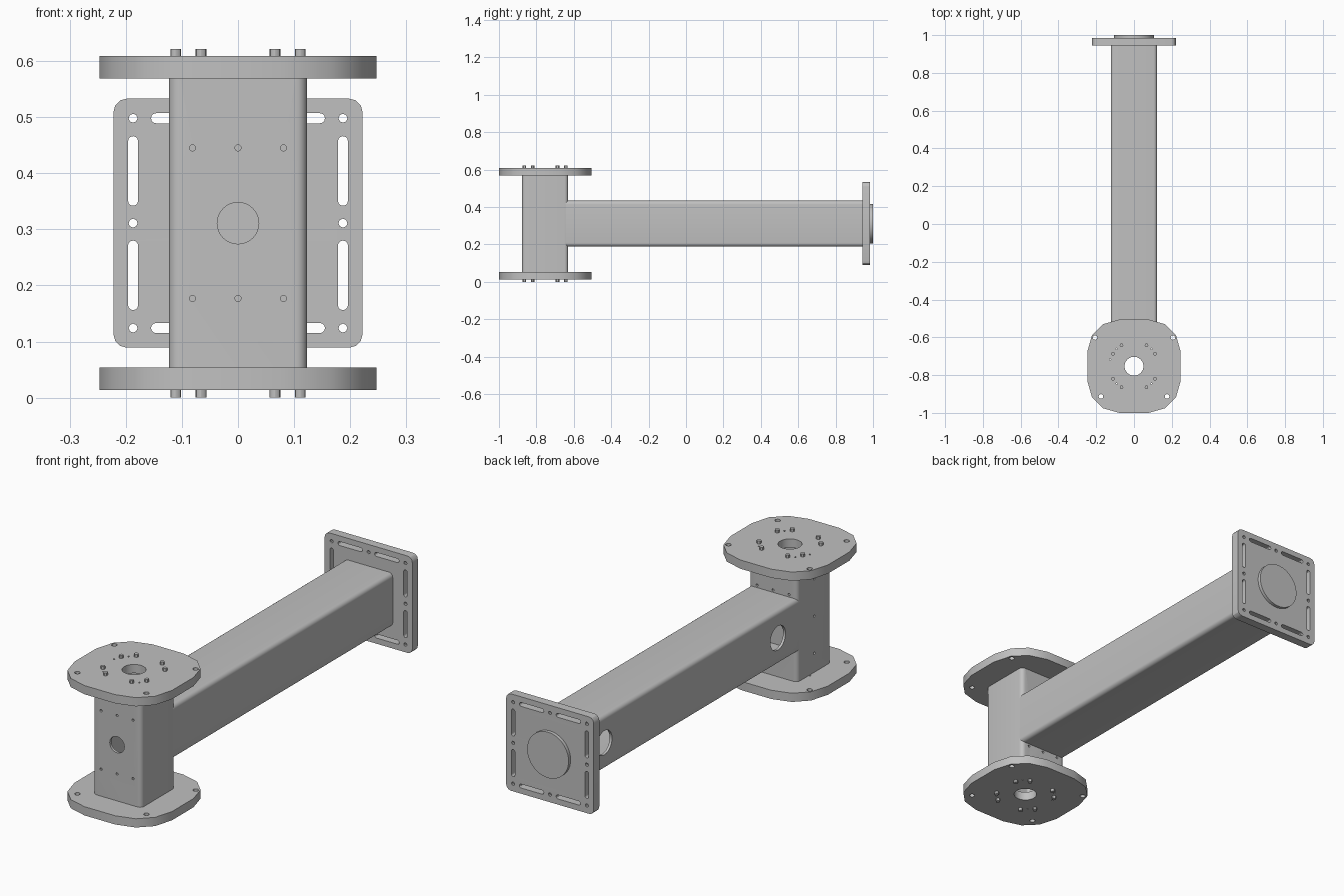
import bpy, bmesh, math
from mathutils import Matrix

cube = bpy.data.objects.get("Cube")
if cube:
    bpy.data.objects.remove(cube, do_unlink=True)

grey = bpy.data.materials.new("light_grey_metal")
grey.use_nodes = True
COLOR = (0.53, 0.53, 0.53, 1)
grey.diffuse_color = COLOR
grey.node_tree.nodes["Principled BSDF"].inputs["Base Color"].default_value = COLOR

POST_Y, MID_Z = -0.753, 0.311
HALF = 0.123
FACE_Y = Matrix.Rotation(math.pi / 2, 4, 'X')    # profile stands upright, facing y
FACE_X = Matrix.Rotation(math.pi / 2, 4, 'Y')


# 2D outlines
def circle(x, y, r, n=16):
    return [(x + r * math.cos(math.tau * i / n), y + r * math.sin(math.tau * i / n)) for i in range(n)]


def rounded(hx, hy, r, steps, x=0, y=0):
    """Rectangle with rounded corners; r equal to a half side gives a slot."""
    pts = []
    for k, (sx, sy) in enumerate([(1, 1), (-1, 1), (-1, -1), (1, -1)]):
        for i in range(steps + 1):
            a = math.pi / 2 * (k + i / steps)
            pts.append((x + sx * (hx - r) + r * math.cos(a), y + sy * (hy - r) + r * math.sin(a)))
    return pts


def finish(mesh, name, smooth=True):
    """Clean the mesh, colour it and link it as an object."""
    bm = bmesh.new()
    bm.from_mesh(mesh)
    bmesh.ops.remove_doubles(bm, verts=bm.verts, dist=1e-5)
    bmesh.ops.recalc_face_normals(bm, faces=bm.faces)
    bm.to_mesh(mesh)
    bm.free()
    mesh.materials.clear()
    mesh.materials.append(grey)
    ob = bpy.data.objects.new(name, mesh)
    bpy.context.collection.objects.link(ob)
    if smooth:
        bpy.ops.object.select_all(action='DESELECT')
        ob.select_set(True)
        bpy.context.view_layer.objects.active = ob
        bpy.ops.object.shade_smooth_by_angle(angle=math.radians(30))
    return ob


def evaluated_mesh(ob):
    bpy.context.view_layer.update()
    dg = bpy.context.evaluated_depsgraph_get()
    return bpy.data.meshes.new_from_object(ob.evaluated_get(dg))


def extrude(name, loops, depth, centre, turn=Matrix()):
    """Extrude an outline (first loop) with holes (other loops)."""
    curve = bpy.data.curves.new(name + "_profile", 'CURVE')
    curve.dimensions, curve.fill_mode, curve.extrude = '2D', 'BOTH', depth / 2
    for loop in loops:
        spline = curve.splines.new('POLY')
        spline.points.add(len(loop) - 1)
        for p, (x, y) in zip(spline.points, loop):
            p.co = (x, y, 0, 1)
        spline.use_cyclic_u = True
    temp = bpy.data.objects.new(name + "_profile", curve)
    bpy.context.collection.objects.link(temp)
    mesh = evaluated_mesh(temp)
    bpy.data.objects.remove(temp, do_unlink=True)
    mesh.transform(Matrix.Translation(centre) @ turn)
    return finish(mesh, name)


def cylinders(name, specs):
    """Several cylinders in one object: (centre, radius, depth, turn, sides)."""
    bm = bmesh.new()
    for centre, r, depth, turn, n in specs:
        bmesh.ops.create_cone(bm, cap_ends=True, segments=n, radius1=r, radius2=r, depth=depth,
                              matrix=Matrix.Translation(centre) @ turn)
    mesh = bpy.data.meshes.new(name)
    bm.to_mesh(mesh)
    bm.free()
    return finish(mesh, name)


def drill(ob, specs):
    """Cut cylinders out of a part, then discard the cutter."""
    cutter = cylinders(ob.name + "_cutter", specs)
    cutter.hide_render = True
    mod = ob.modifiers.new("holes", 'BOOLEAN')
    mod.operation, mod.solver, mod.object = 'DIFFERENCE', 'EXACT', cutter
    mesh, name = evaluated_mesh(ob), ob.name
    bpy.data.objects.remove(cutter, do_unlink=True)
    bpy.data.objects.remove(ob, do_unlink=True)
    finish(mesh, name)


# Square tubes
tube = [rounded(HALF, HALF, 0.02, 6), rounded(HALF - 0.012, HALF - 0.012, 0.01, 4)]
post = extrude("post", tube, 0.515, (0, POST_Y, MID_Z))
arm = extrude("arm", tube, 1.59, (0, 0.15, MID_Z), FACE_Y)

# Post: access hole and screw holes
holes = [((0, POST_Y - HALF, MID_Z), 0.037, 0.1, FACE_Y, 32)]
for x in (-0.081, 0, 0.081):
    for dz in (-0.134, 0.134):
        holes.append(((x, POST_Y, MID_Z + dz), 0.0055, 0.4, FACE_Y, 12))
for dz in (-0.17, 0, 0.17):
    holes.append(((-HALF, POST_Y, MID_Z + dz), 0.0055, 0.1, FACE_X, 12))
drill(post, holes)

# Arm: two cable holes on one side
drill(arm, [((-HALF, y, MID_Z), 0.055, 0.1, FACE_X, 32) for y in (-0.49, 0.766)])

# Flanges: squarish outline, bore, corner holes and pin marks
quarter = [(0.247, 0.078), (0.222, 0.165), (0.165, 0.222), (0.078, 0.247)]
outline = []
for k in range(4):
    c, s = round(math.cos(k * math.pi / 2)), round(math.sin(k * math.pi / 2))
    outline += [(c * x - s * y, s * x + c * y) for x, y in quarter]
flange = [outline, circle(0, 0, 0.05, 32), circle(-0.127, 0.037, 0.004, 8)]
for sx in (-1, 1):
    flange += [circle(sx * 0.206, 0.152, 0.012), circle(sx * 0.175, -0.16, 0.012)]
    flange += [circle(sx * 0.092, sy * 0.092, 0.004, 8) for sy in (-1, 1)]
pins = [(sx * a, sy * b) for sx in (-1, 1) for sy in (-1, 1) for a, b in ((0.066, 0.111), (0.111, 0.066))]
for name, side in (("bottom", -1), ("top", 1)):
    extrude(name + "_flange", flange, 0.04, (0, POST_Y, MID_Z + side * 0.2775))
    cylinders(name + "_pins", [((x, POST_Y + y, MID_Z + side * 0.3), 0.0095, 0.021, Matrix(), 12)
                               for x, y in pins])

# End plate: slots and round holes along each edge
E = 0.187
plate = [rounded(0.222, 0.222, 0.024, 3)]
plate += [circle(i * E, j * E, 0.008, 8) for i in (-1, 0, 1) for j in (-1, 0, 1) if i or j]
for side in (-E, E):
    for mid in (-0.093, 0.093):
        plate.append(rounded(0.009, 0.062, 0.0089, 3, side, mid))
        plate.append(rounded(0.062, 0.009, 0.0089, 3, mid, side))
extrude("end_plate", plate, 0.04, (0, 0.965, MID_Z), FACE_Y)

# Round boss on the end plate
cylinders("end_boss", [((0, 0.9915, MID_Z), 0.105, 0.017, FACE_Y, 48)])
